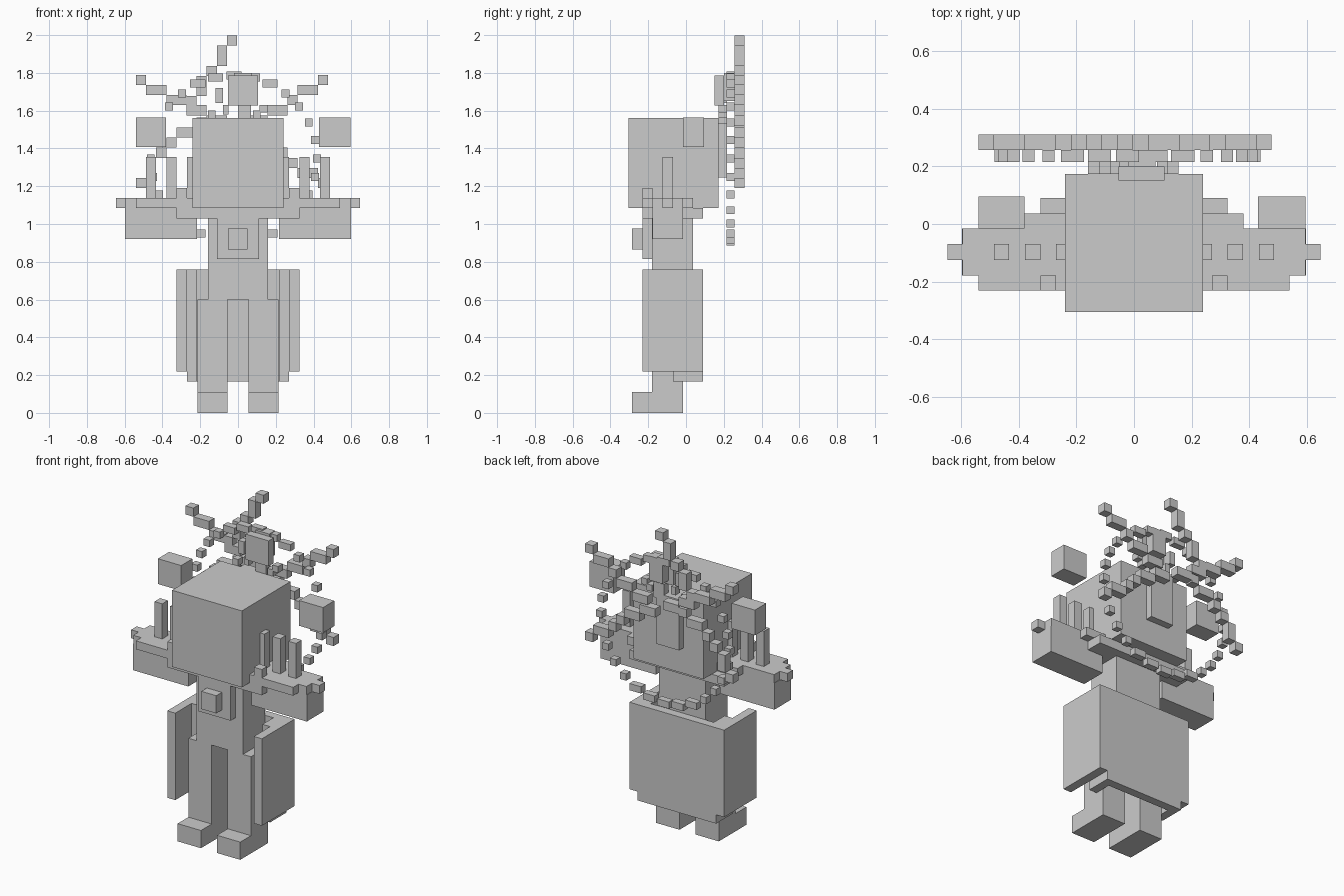
import bpy, bmesh, math

grey = bpy.data.materials.new("plain_grey")
grey.diffuse_color = (0.6, 0.6, 0.6, 1)


def boxes(name, items, mirror=False):
    """One object made of boxes (x0, x1, y0, y1, z0, z1), optionally mirrored in x."""
    bm = bmesh.new()
    items = list(items)
    if mirror:
        items += [(-b, -a, c, d, e, f) for a, b, c, d, e, f in items]
    for x0, x1, y0, y1, z0, z1 in items:
        cube = bmesh.ops.create_cube(bm, size=1)["verts"]
        for v in cube:
            v.co = ((x0 + x1) / 2 + v.co.x * (x1 - x0),
                    (y0 + y1) / 2 + v.co.y * (y1 - y0),
                    (z0 + z1) / 2 + v.co.z * (z1 - z0))
    mesh = bpy.data.meshes.new(name)
    bm.to_mesh(mesh)
    bm.free()
    mesh.materials.append(grey)
    obj = bpy.data.objects.new(name, mesh)
    bpy.context.collection.objects.link(obj)
    return obj


# Body
boxes("legs", [(0.055, 0.215, -0.18, -0.015, 0.0, 0.6)], True)
boxes("shoes", [(0.055, 0.215, -0.285, -0.015, 0.0, 0.11)], True)
boxes("torso", [(-0.16, 0.16, -0.18, 0.037, 0.6, 1.08)])
boxes("chest_panel", [(-0.11, 0.11, -0.23, -0.18, 0.815, 1.08)])
boxes("chest_gem", [(-0.053, 0.05, -0.285, -0.23, 0.865, 0.975)])
boxes("head", [(-0.24, 0.24, -0.305, 0.173, 1.085, 1.56)])
boxes("arms", [(0.217, 0.597, -0.178, -0.015, 0.92, 1.085)], True)

# Cape wrapped around the back and sides
boxes("cape_back", [(-0.325, 0.325, 0.037, 0.09, 0.22, 0.76),
                    (-0.27, 0.27, 0.037, 0.09, 0.165, 0.22)])
boxes("cape_sides", [(0.27, 0.325, -0.23, 0.09, 0.22, 0.76),
                     (0.217, 0.27, -0.07, 0.09, 0.165, 0.76)], True)

# Shoulder plates, with bumps and spikes
boxes("collar", [(-0.325, 0.325, -0.23, 0.09, 1.03, 1.085)])
boxes("shoulder_plates", [(0.2, 0.54, -0.23, -0.015, 1.085, 1.137),
                          (0.2, 0.38, -0.015, 0.037, 1.085, 1.137),
                          (0.54, 0.595, -0.178, -0.015, 1.085, 1.137),
                          (0.595, 0.647, -0.125, -0.07, 1.085, 1.137),
                          (0.27, 0.325, -0.23, -0.178, 1.137, 1.19)], True)
boxes("shoulder_spikes", [(x, x + 0.053, -0.125, -0.07, 1.137, 1.355)
                          for x in (0.217, 0.325, 0.433)], True)

# Floating blocks beside the head
boxes("floating_blocks", [(-0.54, -0.38, -0.015, 0.095, 1.408, 1.565),
                          (0.43, 0.595, -0.015, 0.095, 1.408, 1.565)])

# Mount behind the head and crest above it
boxes("back_panel", [(-0.105, 0.055, 0.173, 0.218, 1.245, 1.56)])
boxes("crest", [(-0.053, 0.105, 0.15, 0.2, 1.627, 1.785),
                (-0.02, 0.075, 0.2, 0.257, 1.65, 1.8),
                (0.0, 0.07, 0.173, 0.218, 1.53, 1.627)])
boxes("mount_blocks", [(-0.16, -0.12, 0.173, 0.218, 1.56, 1.6),
                       (-0.12, -0.08, 0.173, 0.218, 1.64, 1.72),
                       (-0.08, -0.05, 0.173, 0.218, 1.58, 1.63),
                       (0.08, 0.12, 0.173, 0.218, 1.56, 1.6),
                       (0.115, 0.155, 0.173, 0.218, 1.59, 1.63)])

# Inner ring of small cubes, wider at the top and bottom
ring = []
count = 28
for i in range(count):
    a = 2 * math.pi * i / count
    x, z = -0.022 + 0.44 * math.cos(a), 1.347 + 0.44 * math.sin(a)
    w = 0.04 if abs(math.sin(a)) > 0.85 else 0.021
    ring.append((x - w, x + w, 0.215, 0.257, z - 0.021, z + 0.021))
boxes("inner_ring", ring)


# Stepped rays behind the ring: chains of cells (x, z, width, height) in grid steps
S = 0.0535
X0, Z0 = -0.54, 1.19


def ray(name, cells):
    boxes(name, [(X0 + i * S, X0 + (i + w) * S, 0.257, 0.31,
                  Z0 + j * S, Z0 + (j + h) * S) for i, j, w, h in cells])


ray("ray_top", [(9, 14.1, 1, 1), (8, 12.1, 1, 2), (7, 11.1, 1, 1),
                (6, 9.1, 1, 2), (5, 8.1, 1, 1)])
ray("ray_upper_left", [(0, 10.2, 1, 1), (1, 9.2, 2, 1), (3, 8.2, 2, 1),
                       (5, 7.2, 2, 1), (7, 6.2, 2, 1)])
ray("ray_upper_right", [(18, 10.2, 1, 1), (16, 9.2, 2, 1), (15, 8.2, 1, 1),
                        (13, 7.2, 2, 1), (11, 6.2, 2, 1)])
ray("ray_lower_left", [(0, 0, 1, 1), (1, 1, 1, 2), (2, 3, 1, 1),
                       (3, 4, 1, 1), (4, 5, 2, 1), (6, 6, 1, 1)])
ray("ray_lower_right", [(18, 0, 1, 1), (16, 1, 2, 1), (15, 2, 1, 1),
                        (14, 3, 1, 1), (12, 4, 2, 1), (10, 5, 2, 1)])
